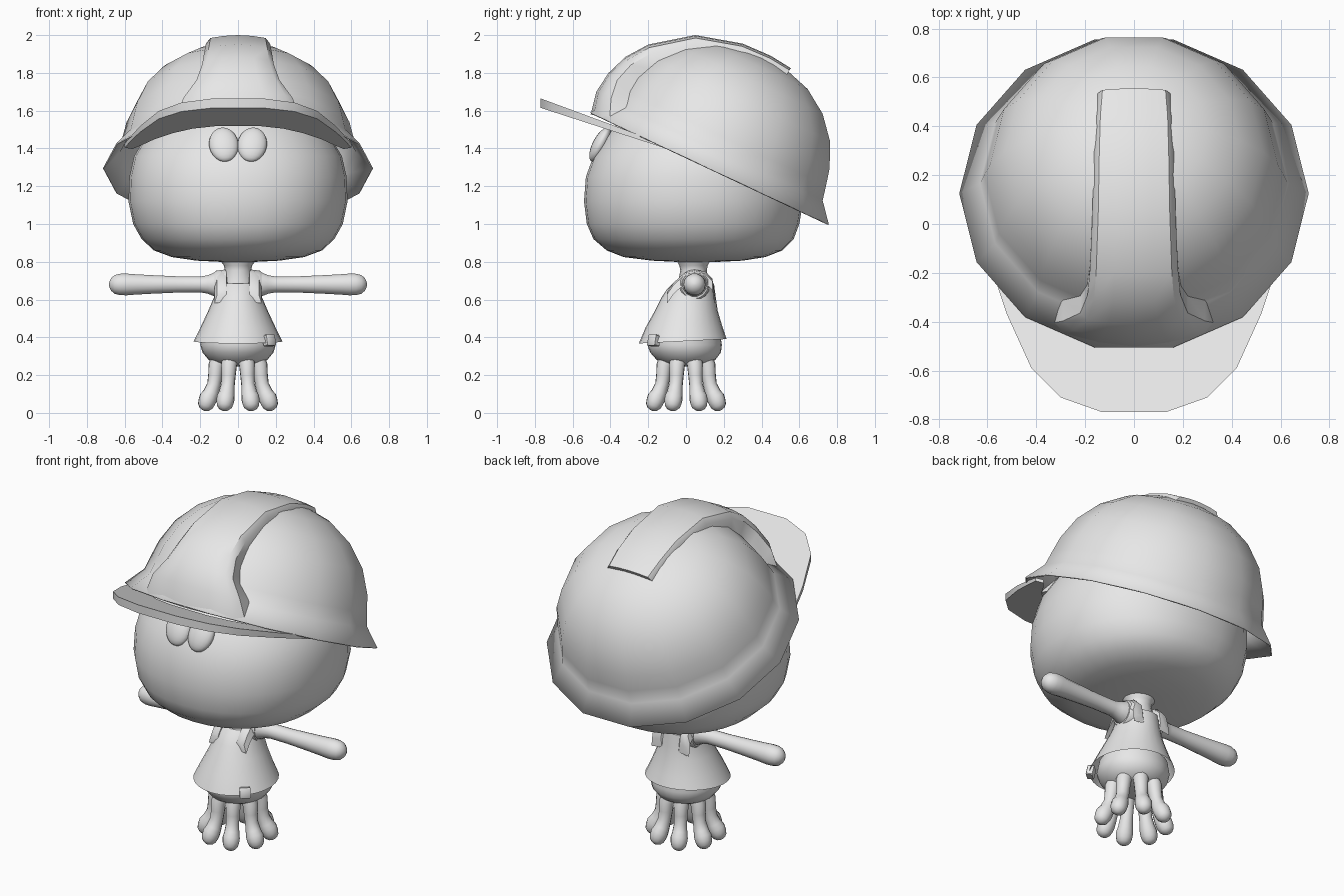
import bpy, bmesh, math
from mathutils import Vector, Matrix

if "Cube" in bpy.data.objects:
    bpy.data.objects.remove(bpy.data.objects["Cube"])

GREY = bpy.data.materials.new("plain_grey")
GREY.diffuse_color = (0.8, 0.8, 0.8, 1)
GREY.use_nodes = True
GREY.node_tree.nodes["Principled BSDF"].inputs["Base Color"].default_value = GREY.diffuse_color


def finish(name, bm, angle=40):
    bmesh.ops.recalc_face_normals(bm, faces=bm.faces[:])
    me = bpy.data.meshes.new(name)
    bm.to_mesh(me)
    bm.free()
    me.materials.append(GREY)
    for p in me.polygons:
        p.use_smooth = True
    me.set_sharp_from_angle(angle=math.radians(angle))
    ob = bpy.data.objects.new(name, me)
    bpy.context.collection.objects.link(ob)
    return ob


def loft(name, rings, caps=(True, True), closed=True, angle=40):
    """Skin a list of equal-length point rings."""
    bm = bmesh.new()
    rows = [[bm.verts.new(p) for p in ring] for ring in rings]
    n = len(rows[0])
    for a, b in zip(rows, rows[1:]):
        for i in range(n if closed else n - 1):
            j = (i + 1) % n
            bm.faces.new((a[i], a[j], b[j], b[i]))
    for row, cap in ((rows[0], caps[0]), (rows[-1], caps[1])):
        if cap:
            bm.faces.new(row)
    return finish(name, bm, angle)


def oval(z, rx, y0, y1, n=28, e=1.0):
    """Horizontal ring from front y0 to back y1; e below 1 makes it boxier."""
    out = []
    for i in range(n):
        a = math.tau * i / n
        c, s = math.cos(a), math.sin(a)
        out.append((math.copysign(abs(c) ** e, c) * rx,
                    (y0 + y1) / 2 + math.copysign(abs(s) ** e, s) * (y1 - y0) / 2, z))
    return out


def tube(name, path, radii, n=14):
    """Round limb along a path with rounded far end."""
    pts = [Vector(p) for p in path]
    d = (pts[-1] - pts[-2]).normalized()
    rad, end, r = list(radii), pts[-1], radii[-1]
    for t in (30, 55, 75, 88):
        pts.append(end + d * r * math.sin(math.radians(t)))
        rad.append(r * math.cos(math.radians(t)))
    rings = []
    for i, p in enumerate(pts):
        t = (pts[min(i + 1, len(pts) - 1)] - pts[max(i - 1, 0)]).normalized()
        q = t.to_track_quat('Z', 'Y')
        rings.append([p + q @ Vector((rad[i] * math.cos(math.tau * k / n),
                                      rad[i] * math.sin(math.tau * k / n), 0)) for k in range(n)])
    return loft(name, rings)


# Head: wide rounded loaf shape
HEAD = [(.80, .10, -.06, .18), (.806, .22, -.18, .30), (.825, .35, -.33, .42), (.86, .445, -.42, .51),
        (.92, .51, -.49, .57), (1.0, .555, -.525, .60), (1.12, .58, -.54, .62), (1.25, .575, -.53, .62),
        (1.36, .55, -.49, .60), (1.46, .49, -.43, .57), (1.55, .41, -.35, .50), (1.65, .29, -.23, .40),
        (1.72, .14, -.08, .25)]
loft("head", [oval(*r, n=32, e=.93) for r in HEAD])

# Eyes: flattened ovals lying against the face
for s in (-1, 1):
    bm = bmesh.new()
    bmesh.ops.create_uvsphere(bm, u_segments=20, v_segments=12, radius=1)
    bm.transform(Matrix.Translation((s * .075, -.455, 1.42)) @ Matrix.Rotation(math.radians(-27), 4, 'X')
                 @ Matrix.Rotation(math.radians(s * 8), 4, 'Y') @ Matrix.Diagonal((.078, .04, .1, 1)))
    finish("eye", bm)

# Helmet shell: tilted fourteen-sided dome with flared rim
TILT = Matrix.Translation((0, .125, 1.295)) @ Matrix.Rotation(math.atan2(-.425, .905), 4, 'X')
DOME = [(.715, 0), (.63, .10), (.612, .18), (.59, .27), (.53, .40), (.43, .515), (.30, .60), (.15, .645), (.03, .655)]
shell = loft("helmet_shell", [[TILT @ Vector((r * math.cos(math.tau * k / 14), r * math.sin(math.tau * k / 14), h))
                               for k in range(14)] for r, h in DOME], caps=(False, True), angle=60)
mod = shell.modifiers.new("thickness", 'SOLIDIFY')
mod.thickness = .008

# Helmet ridge: raised strip over the crown, spreading at the front (y, z, half width)
RIDGE = [(-.505, 1.58, .33), (-.475, 1.70, .29), (-.41, 1.80, .22), (-.32, 1.885, .19), (-.2, 1.95, .18),
         (.05, 2.0, .17), (.30, 1.955, .165), (.45, 1.89, .16), (.555, 1.825, .15)]
rings = []
for i, (y, z, w) in enumerate(RIDGE):
    a, b = RIDGE[max(i - 1, 0)], RIDGE[min(i + 1, len(RIDGE) - 1)]
    n = Vector((0, a[1] - b[1], b[0] - a[0])).normalized()
    base = Vector((0, y, z))
    ring = []
    for f, drop in ((-1, .12), (-1, .025), (-.86, 0), (-.45, 0), (0, 0), (.45, 0), (.86, 0), (1, .025), (1, .12)):
        x = f * w
        ring.append(base + Vector((x, 0, 0)) - n * (drop + x * x * .72))
    rings.append(ring)
loft("helmet_ridge", rings)

# Visor: sloping crescent plate, (outer x, outer y, inner x, inner y)
VISOR = [(.13, -.77, .12, -.47), (.30, -.71, .24, -.43), (.42, -.59, .34, -.36),
         (.52, -.37, .44, -.26), (.57, -.22, .51, -.16), (.60, -.12, .56, -.10)]
half = [(-a, b, -c, d) for a, b, c, d in reversed(VISOR)] + VISOR


def on_visor(x, y, under):
    z = 1.665 - .37 * (y + .77)
    return (x, y, z - (.02 + .03 * max(0, -y - .12) / .65 if under else 0))


loft("visor", [[on_visor(a, b, False), on_visor(c, d, False), on_visor(c, d, True), on_visor(a, b, True)]
               for a, b, c, d in half])

# Neck and lower body
loft("neck", [oval(*r, n=16) for r in ((.62, .09, -.05, .13), (.70, .085, -.04, .12), (.755, .07, -.03, .11),
                                       (.78, .075, -.035, .115), (.83, .11, -.06, .14))])
loft("hips", [oval(*r) for r in ((.245, .06, -.06, .06), (.255, .11, -.11, .11), (.28, .155, -.155, .155),
                                 (.32, .188, -.19, .185), (.36, .20, -.205, .19), (.42, .19, -.19, .18))])

# Shirt: flared skirt rising to the chest, hem higher at the back
SHIRT = [(.38, .235, -.25, .215), (.45, .20, -.215, .195), (.54, .158, -.165, .168), (.61, .128, -.13, .158),
         (.655, .118, -.10, .152), (.685, .112, -.07, .148)]
rings = [oval(*r) for r in SHIRT]
rings[0] = [(x, y, .38 + .05 * y) for x, y, z in rings[0]]
loft("shirt", rings, caps=(False, True))

for s in (-1, 1):
    # Shoulder strap: flat band arching over the shoulder
    band = [(-.10, .64), (-.065, .69), (-.01, .74), (.04, .757), (.10, .75), (.14, .71), (.15, .64)]
    loft("shirt_strap", [[(s * .055, y, z - .05), (s * .062, y, z - .005), (s * .085, y, z),
                          (s * .11, y, z - .012), (s * .125, y, z - .06)] for y, z in band])
    # Arm hole: short flared collar around the arm
    loft("arm_hole", [[(s * x, .045 + r * math.cos(math.tau * k / 16), .675 + r * math.sin(math.tau * k / 16))
                       for k in range(16)] for x, r in ((.06, .085), (.115, .078), (.125, .07))])
    # Arm: thin at the shoulder, thicker at the hand
    tube("arm", [(s * x, .045, .68) for x in (.08, .125, .16, .20, .32, .45, .54, .59, .625)],
         [.07, .065, .05, .043, .044, .05, .055, .059, .058])

# Legs: eight curling tentacles in a ring
for k in range(8):
    a = math.radians(22.5 + 45 * k)
    tube("leg", [(r * math.cos(a), r * math.sin(a), z) for r, z in
                 ((.10, .30), (.125, .25), (.13, .20), (.138, .15), (.155, .105), (.17, .08), (.18, .055))],
         [.045, .042, .038, .036, .042, .048, .046], n=12)

# Hem tag: small box clipped on the front of the shirt
bm = bmesh.new()
bmesh.ops.create_cube(bm, size=1)
bmesh.ops.bevel(bm, geom=bm.edges[:], offset=.08, segments=1, affect='EDGES')
bm.transform(Matrix.Translation((.165, -.17, .383)) @ Matrix.Rotation(math.radians(42), 4, 'Z')
             @ Matrix.Rotation(math.radians(-12), 4, 'X') @ Matrix.Diagonal((.06, .04, .06, 1)))
finish("hem_tag", bm)
